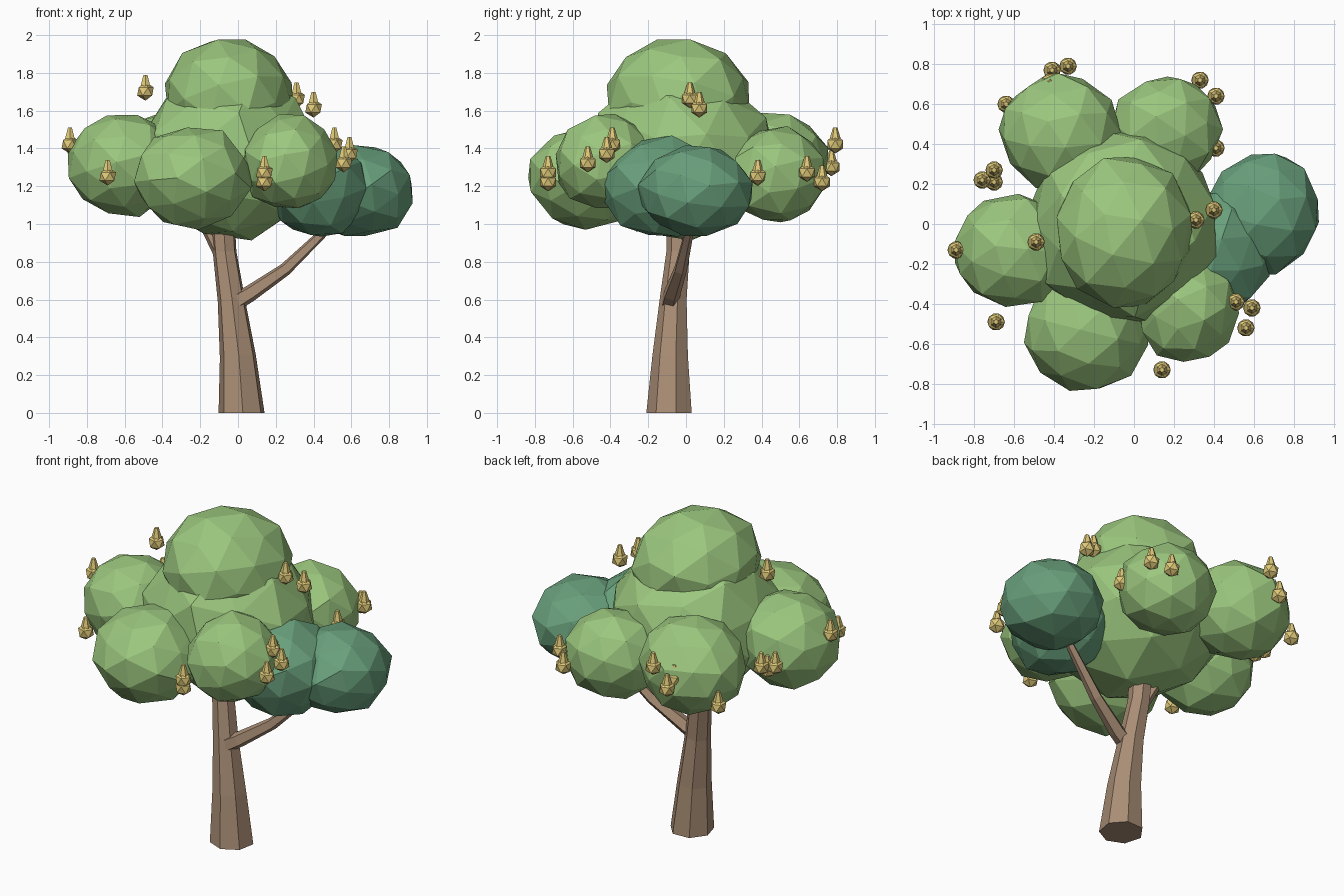
import bpy, bmesh, math, random
from mathutils import Vector, Matrix, Euler

if "Cube" in bpy.data.objects:
    bpy.data.objects.remove(bpy.data.objects["Cube"])

random.seed(4)


def material(name, rgb):
    m = bpy.data.materials.new(name)
    m.diffuse_color = (*rgb, 1)
    m.use_nodes = True
    m.node_tree.nodes["Principled BSDF"].inputs["Base Color"].default_value = m.diffuse_color
    return m


LEAF = material("leaf_green", (0.33, 0.57, 0.21))
DARK = material("dark_leaf_green", (0.14, 0.35, 0.20))
BARK = material("bark_brown", (0.40, 0.27, 0.18))
GOLD = material("blossom_yellow", (0.74, 0.59, 0.19))


def finish(name, bm, mat):
    bmesh.ops.recalc_face_normals(bm, faces=bm.faces)
    me = bpy.data.meshes.new(name)
    bm.to_mesh(me)
    bm.free()
    me.materials.append(mat)
    ob = bpy.data.objects.new(name, me)
    bpy.context.collection.objects.link(ob)
    return ob


def blob(name, center, size, mat):
    """Faceted, slightly turned leaf clump fitted to the given half-sizes."""
    bm = bmesh.new()
    bmesh.ops.create_icosphere(bm, subdivisions=2, radius=1)
    turn = Euler([random.uniform(-0.4, 0.4) for _ in range(3)]).to_matrix()
    for v in bm.verts:
        p = turn @ v.co * random.uniform(0.97, 1.06)
        v.co = Vector(center) + Vector(p[i] * size[i] for i in range(3))
    finish(name, bm, mat)


def limb(name, path, sides, flat_base=False):
    """Tapered tube through (x, y, z, radius) points."""
    bm = bmesh.new()
    pts = [Vector(p[:3]) for p in path]
    rings = []
    for i, p in enumerate(pts):
        d = pts[min(i + 1, len(pts) - 1)] - pts[max(i - 1, 0)]
        if flat_base and i == 0:
            d = Vector((0, 0, 1))
        q = Vector((0, 0, 1)).rotation_difference(d)
        ring = []
        for k in range(sides):
            a = math.tau * (k + 0.3) / sides
            ring.append(bm.verts.new(
                p + q @ Vector((math.cos(a), math.sin(a), 0)) * path[i][3]))
        rings.append(ring)
    for a, b in zip(rings, rings[1:]):
        for k in range(sides):
            j = (k + 1) % sides
            bm.faces.new((a[k], a[j], b[j], b[k]))
    bm.faces.new(rings[0])
    bm.faces.new(rings[-1])
    finish(name, bm, BARK)


# trunk and branches
limb("trunk", [(0.02, -0.085, 0, 0.125), (0.0, -0.08, 0.3, 0.098),
               (-0.035, -0.065, 0.6, 0.074), (-0.07, -0.04, 0.85, 0.064),
               (-0.08, -0.035, 1.0, 0.066)], 7, True)
limb("side_branch", [(-0.01, -0.085, 0.59, 0.05), (0.06, -0.075, 0.63, 0.046),
                     (0.25, -0.03, 0.76, 0.036), (0.52, 0.03, 1.02, 0.022)], 5)
limb("top_fork", [(-0.09, -0.04, 0.83, 0.035), (-0.2, 0.0, 1.05, 0.03)], 5)

# leaf clumps
blob("crown_top", (-0.05, -0.04, 1.67), (0.345, 0.38, 0.32), LEAF)
blob("crown_core", (-0.05, -0.02, 1.36), (0.48, 0.485, 0.44), LEAF)
blob("clump_left", (-0.61, -0.13, 1.315), (0.30, 0.285, 0.275), LEAF)
blob("clump_front", (-0.24, -0.53, 1.25), (0.31, 0.30, 0.27), LEAF)
blob("clump_front_right", (0.27, -0.43, 1.325), (0.25, 0.27, 0.255), LEAF)
blob("clump_back_left", (-0.37, 0.46, 1.325), (0.30, 0.29, 0.275), LEAF)
blob("clump_back_right", (0.16, 0.47, 1.26), (0.275, 0.27, 0.255), LEAF)
blob("dark_clump_inner", (0.41, -0.14, 1.195), (0.275, 0.31, 0.265), DARK)
blob("dark_clump_outer", (0.645, 0.055, 1.17), (0.29, 0.305, 0.24), DARK)

# blossoms: x, y and height of the tip
TIPS = [(-0.41, 0.77, 1.39), (-0.33, 0.79, 1.51), (-0.42, 0.71, 1.43),
        (-0.64, 0.60, 1.28), (0.33, 0.72, 1.31), (0.41, 0.64, 1.36),
        (0.41, 0.38, 1.34), (-0.76, 0.22, 1.41), (-0.70, 0.27, 1.41),
        (-0.70, 0.21, 1.37), (-0.89, -0.13, 1.51), (-0.49, -0.09, 1.79),
        (0.31, 0.02, 1.75), (0.40, 0.07, 1.70), (-0.69, -0.49, 1.34),
        (0.51, -0.39, 1.51), (0.59, -0.42, 1.46), (0.56, -0.52, 1.41),
        (0.14, -0.73, 1.36), (0.14, -0.73, 1.31)]
for n, (x, y, z) in enumerate(TIPS):
    bm = bmesh.new()
    bmesh.ops.create_icosphere(bm, subdivisions=1, radius=0.049,
                               matrix=Matrix.Translation((0, 0, -0.088)))
    bmesh.ops.create_cone(bm, cap_ends=True, segments=6, radius1=0.034,
                          radius2=0.012, depth=0.075,
                          matrix=Matrix.Translation((0, 0, -0.0375)))
    finish(f"blossom_{n + 1}", bm, GOLD).location = (x, y, z)
